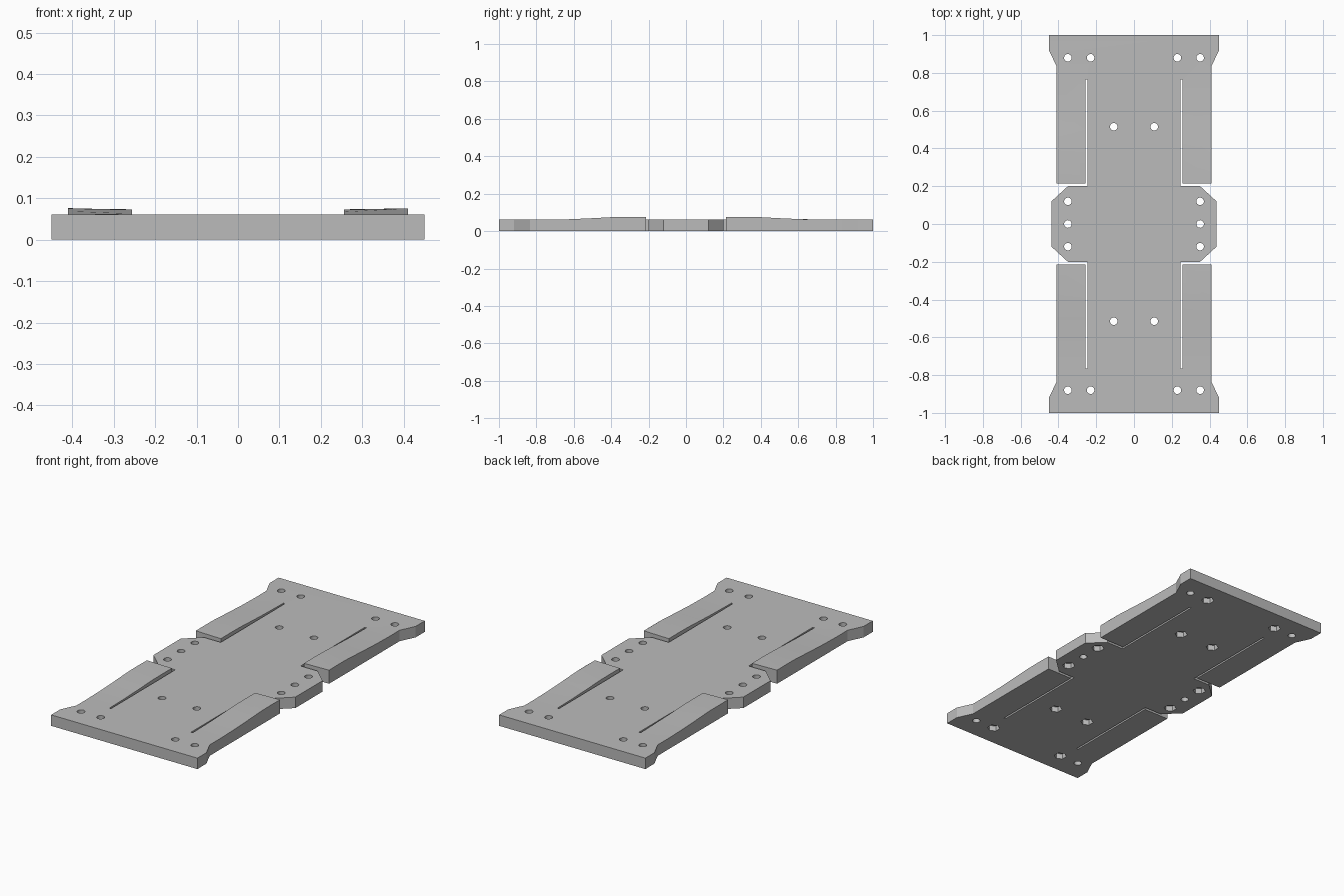
import bpy
import bmesh
import math
from mathutils import Matrix, Vector

cube = bpy.data.objects.get("Cube")
if cube:
    bpy.data.objects.remove(cube, do_unlink=True)

THICK = 0.061

grey = bpy.data.materials.new("plain grey")
grey.use_nodes = True
colour = (0.5, 0.5, 0.5, 1)
grey.diffuse_color = colour
grey.node_tree.nodes["Principled BSDF"].inputs["Base Color"].default_value = colour


def add_object(name, bm):
    mesh = bpy.data.meshes.new(name)
    bm.to_mesh(mesh)
    bm.free()
    obj = bpy.data.objects.new(name, mesh)
    mesh.materials.append(grey)
    bpy.context.collection.objects.link(obj)
    return obj


def wing_height(y):
    """Height of the raised wing over the plate at distance y from the middle."""
    for (y0, h0), (y1, h1) in zip(RAMP, RAMP[1:]):
        if y0 <= y <= y1:
            return h0 + (h1 - h0) * (y - y0) / (y1 - y0)
    return 0


RAMP = [(0.2, 0.0145), (0.3, 0.0155), (0.38, 0.0145), (0.5, 0.008),
        (0.62, 0.0025), (0.74, 0)]

# Plate outline: one quarter, with flared end, wing, slot and middle tab
quarter = [(0.45, 1), (0.45, 0.92), (0.41, 0.835), (0.41, 0.215),
           (0.256, 0.215), (0.256, 0.765), (0.246, 0.765), (0.246, 0.2),
           (0.35, 0.2), (0.437, 0.12)]
half = quarter + [(x, -y) for x, y in reversed(quarter)]
outline = half + [(-x, y) for x, y in reversed(half)]

bm = bmesh.new()
base = bm.faces.new([bm.verts.new((x, y, 0)) for x, y in outline])
side = bmesh.ops.extrude_face_region(bm, geom=[base])
top = [v for v in side["geom"] if isinstance(v, bmesh.types.BMVert)]
bmesh.ops.translate(bm, verts=top, vec=(0, 0, THICK))
bmesh.ops.recalc_face_normals(bm, faces=bm.faces)
bmesh.ops.triangulate(bm, faces=bm.faces)

# Cross cuts, then lift the four wings along the ramp
for y, _ in RAMP[1:]:
    for s in (-1, 1):
        bmesh.ops.bisect_plane(bm, geom=bm.verts[:] + bm.edges[:] + bm.faces[:],
                               plane_co=(0, s * y, 0), plane_no=(0, 1, 0))
for v in bm.verts:
    x, y = abs(v.co.x), abs(v.co.y)
    if v.co.z > 0.05 and x > 0.25 and y > 0.21:
        tilt = 0.8 + 0.2 * (x - 0.256) / 0.154
        v.co.z += wing_height(y) * tilt
bmesh.ops.dissolve_limit(bm, angle_limit=0.003, verts=bm.verts, edges=bm.edges)
plate = add_object("mounting_plate", bm)

# Screw holes, some with hexagonal nut pockets underneath
pocketed = [(sx * x, sy * y) for x, y in ((0.23, 0.88), (0.107, 0.515), (0.35, 0.12))
            for sx in (-1, 1) for sy in (-1, 1)]
plain = [(sx * 0.35, y) for sx in (-1, 1) for y in (-0.88, 0, 0.88)]


def hole_cutter(name, places, radius, sides, low, high):
    cut = bmesh.new()
    for x, y in places:
        bmesh.ops.create_cone(cut, cap_ends=True, segments=sides, radius1=radius,
                              radius2=radius, depth=high - low,
                              matrix=Matrix.Translation(Vector((x, y, (low + high) / 2))))
    obj = add_object(name, cut)
    obj.hide_render = True
    mod = plate.modifiers.new(name, "BOOLEAN")
    mod.operation = "DIFFERENCE"
    mod.solver = "EXACT"
    mod.object = obj
    return obj


cutters = [hole_cutter("screw_holes", pocketed + plain, 0.02, 24, -0.05, 0.15),
           hole_cutter("nut_pockets", pocketed, 0.033, 6, -0.05, 0.03)]

# Bake the holes and drop the cutters
graph = bpy.context.evaluated_depsgraph_get()
baked = bpy.data.meshes.new_from_object(plate.evaluated_get(graph))
plate.modifiers.clear()
plate.data = baked
for c in cutters:
    bpy.data.objects.remove(c, do_unlink=True)

# Smooth hole walls and the gentle ramps, keep the edges sharp
bpy.ops.object.select_all(action="DESELECT")
plate.select_set(True)
bpy.context.view_layer.objects.active = plate
bpy.ops.object.shade_smooth_by_angle(angle=math.radians(20))
